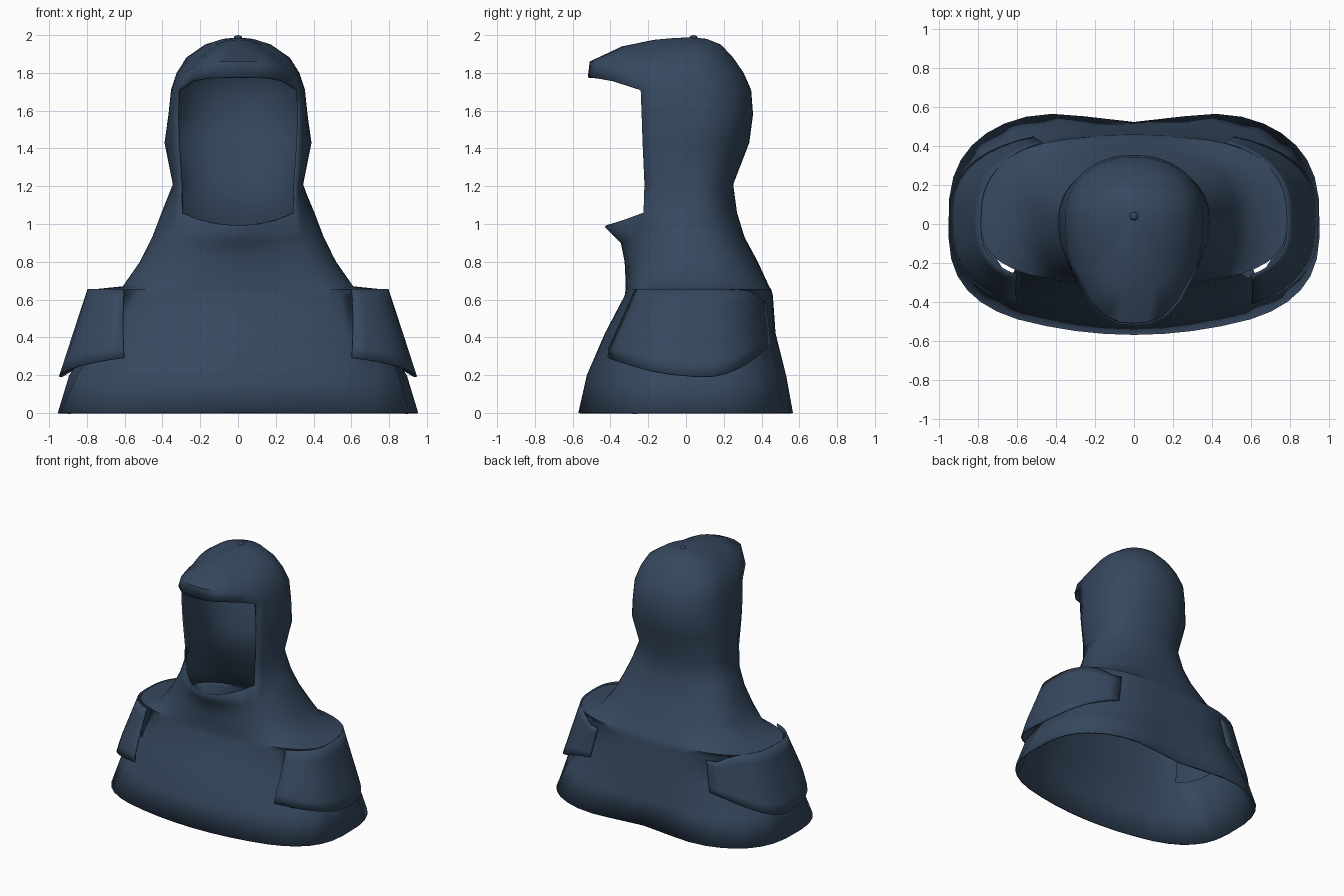
import bpy, bmesh, math

if "Cube" in bpy.data.objects:
    bpy.data.objects.remove(bpy.data.objects["Cube"])

cloth = bpy.data.materials.new("dark_blue_cloth")
cloth.diffuse_color = (0.037, 0.066, 0.115, 1)
cloth.use_nodes = True
cloth.node_tree.nodes["Principled BSDF"].inputs["Base Color"].default_value = cloth.diffuse_color

SIDE, FRONT = 16, 8      # segments per side and across the front


def spow(v, n):
    return math.copysign(abs(v) ** (2 / n), v)


def finish(bm, name, thickness, offset):
    bmesh.ops.recalc_face_normals(bm, faces=bm.faces)
    me = bpy.data.meshes.new(name)
    bm.to_mesh(me)
    bm.free()
    me.materials.append(cloth)
    ob = bpy.data.objects.new(name, me)
    bpy.context.collection.objects.link(ob)
    if thickness:
        mod = ob.modifiers.new("cloth_thickness", 'SOLIDIFY')
        mod.thickness, mod.offset = thickness, offset
    bpy.ops.object.select_all(action='DESELECT')
    ob.select_set(True)
    bpy.context.view_layer.objects.active = ob
    bpy.ops.object.shade_smooth_by_angle(angle=math.radians(50))
    return ob


def ring(z, hw, y0, yb, n, ex, ey, yc, zc):
    """Sides and back as a superellipse, front as an arc between the edges."""
    t0 = math.acos((ex / hw) ** (n / 2))
    amp = (y0 - ey) / math.sin(t0) ** (2 / n)
    half = []
    for i in range(SIDE + 1):
        t = -t0 + (math.pi / 2 + t0) * i / SIDE
        x, s = hw * spow(max(math.cos(t), 0), n), spow(math.sin(t), n)
        y = y0 + s * (amp if s < 0 else yb - y0)
        if z < 0.6 and y > 0:      # shallow hollow down the back
            y *= 1 - 0.14 * (1 - z / 0.6) * math.exp(-(x / 0.36) ** 2)
        if 0.05 < z < 0.3:         # soft hem folds
            k = 1 + 0.016 * (-1) ** i
            x, y = x * k, y * k
        half.append((x, y, z))
    pts = half + [(-x, y, w) for x, y, w in half[-2::-1]]
    if yc is not None:
        blunt = 2.8 if 1.65 < z < 1.85 else 2     # broad brim
        for j in range(1, FRONT):
            u = -1 + 2 * j / FRONT
            f = 1 - abs(u) ** blunt
            g = 1 - abs(u) ** (5 if 1.65 < z < 1.85 else 2)
            pts.append((ex * u, ey + (yc - ey) * f, z + (zc - z) * g))
    return pts


# z, half width, middle y, back y, roundness, edge x, edge y, centre y, centre z
rings = [
    (0.00, .955, 0, .61, 2.8, .60, -.49, -.57, 0.00),
    (0.20, .880, 0, .56, 2.7, .55, -.43, -.525, 0.20),
    (0.42, .750, 0, .495, 2.6, .50, -.36, -.43, 0.42),
    (0.62, .720, .03, .46, 2.6, .46, -.28, -.325, 0.62),
    (0.652, .790, .03, .452, 2.8, .45, -.28, -.32, 0.655),
    (0.67, .610, .03, .440, 2.8, .43, -.27, -.32, 0.70),
    (0.80, .520, .05, .380, 2.5, .38, -.25, -.325, 0.80),
    (0.93, .455, .05, .310, 2.3, .33, -.23, -.345, 0.90),
    (1.06, .405, .03, .270, 2.1, .30, -.225, -.43, 0.985),
    (1.21, .345, .02, .250, 2.2, .305, -.22, None, 0),
    (1.43, .390, .02, .335, 2.1, .32, -.23, None, 0),
    (1.58, .368, .03, .355, 2.1, .325, -.235, None, 0),
    (1.71, .355, .03, .345, 2.1, .32, -.24, -.52, 1.775),
    (1.80, .325, .03, .305, 2.0, .285, -.25, -.51, 1.86),
    (1.88, .275, .03, .250, 2.0, .21, -.23, -.34, 1.94),
    (1.95, .175, .03, .185, 2.0, .12, -.13, -.17, 1.975),
    (1.98, .080, .03, .11, 2.0, .05, -.04, -.06, 1.985),
]

# Hooded cowl with an open face, open hem and arm openings
bm = bmesh.new()
rows = [[bm.verts.new(p) for p in ring(*r)] for r in rings]
for k, (a, b) in enumerate(zip(rows, rows[1:])):
    full = len(a) == len(b) and len(a) > 2 * SIDE + 1
    count = len(a) if full else 2 * SIDE
    for i in range(count):
        j = (i + 1) % len(a)
        mid = (a[i].co + a[j].co + b[i].co + b[j].co) / 4
        if k == 2 and abs(mid.x) > 0.6 and abs(mid.y - 0.03) < 0.26:
            continue
        bm.faces.new((a[i], a[j], b[j], b[i]))
apex = bm.verts.new((0, .04, 1.988))
top = rows[-1]
for i in range(len(top)):
    bm.faces.new((top[i], top[(i + 1) % len(top)], apex))
finish(bm, "hooded_cowl", 0.012, -1)

# Shoulder flaps standing off the sides
for side, name in ((1, "right_shoulder_flap"), (-1, "left_shoulder_flap")):
    bm = bmesh.new()
    cols, steps = 16, 6
    grid = []
    for r in range(steps + 1):
        row = []
        q = r / steps
        for c in range(cols + 1):
            start = -47 - 9 * q
            deg = start + (62 - start) * c / cols
            t = math.radians(deg)
            s = spow(math.sin(t), 2.8)
            yl = s * (.46 if s < 0 else .50)
            low = .19 + (yl - .1) ** 2 * (.4 if yl < .1 else 1.4)
            dip = min(1, max(0, (deg - 30) / 25))
            high = .655 - .06 * dip * dip
            z = high + (low - high) * q
            d = (.66 - z) / .47
            hw = .79 + .155 * d
            y = s * (.33 + .14 * min(1, d * 1.5) if s < 0 else .45 + .06 * d)
            row.append(bm.verts.new((side * hw * spow(math.cos(t), 2.8), y, z)))
        grid.append(row)
    for a, b in zip(grid, grid[1:]):
        for i in range(cols):
            bm.faces.new((a[i], a[i + 1], b[i + 1], b[i]))
    finish(bm, name, 0.01, 0)

# Small gathered knot on the crown
bm = bmesh.new()
bmesh.ops.create_uvsphere(bm, u_segments=8, v_segments=6, radius=0.022)
for v in bm.verts:
    v.co.z = v.co.z * 0.6 + 1.987
    v.co.y += 0.04
finish(bm, "crown_knot", 0, 0)
